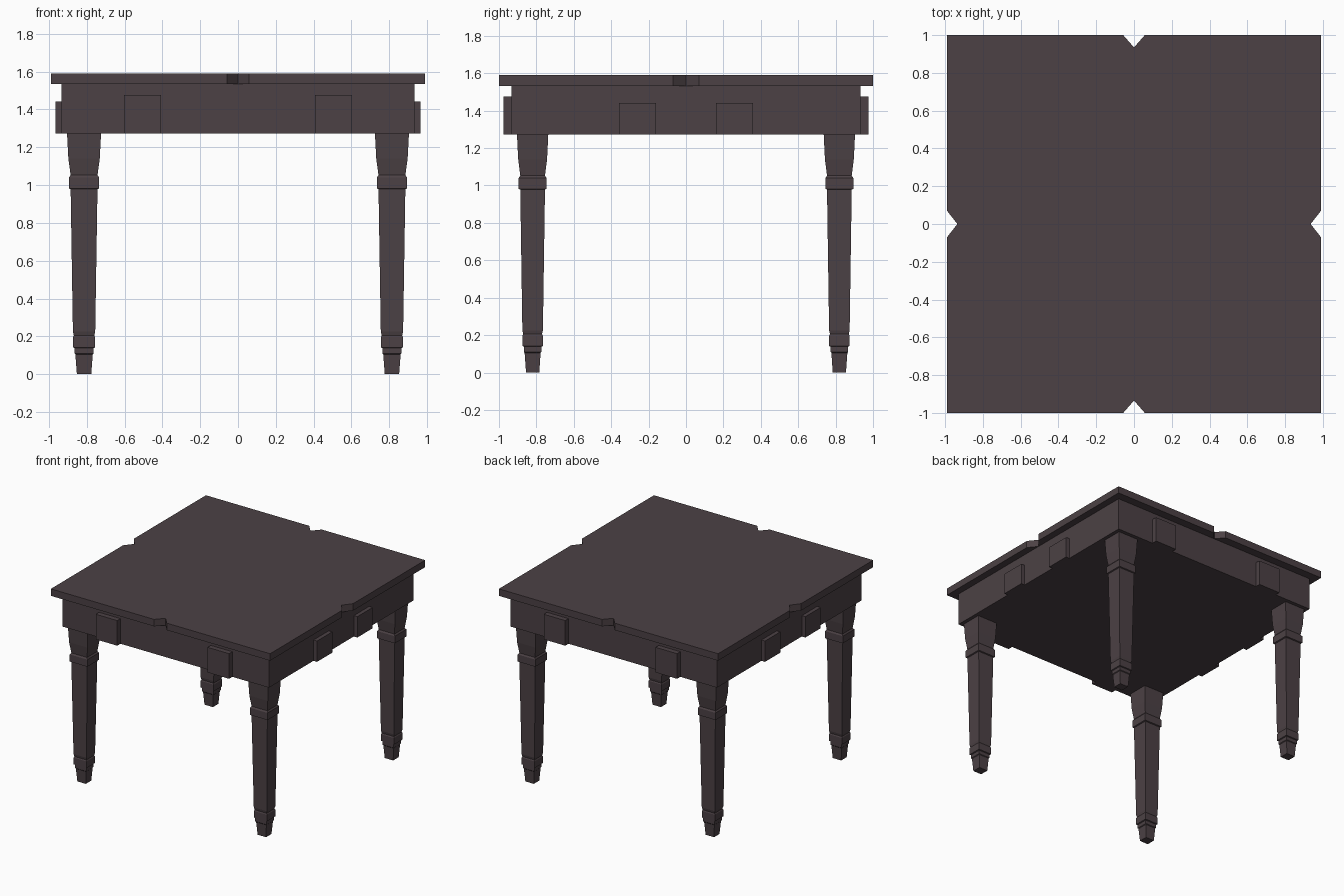
import bpy, bmesh

if "Cube" in bpy.data.objects:
    bpy.data.objects.remove(bpy.data.objects["Cube"])

wood = bpy.data.materials.new("dark brown wood")
wood.diffuse_color = (0.072, 0.053, 0.059, 1)
wood.use_nodes = True
wood.node_tree.nodes["Principled BSDF"].inputs["Base Color"].default_value = wood.diffuse_color


def loft(name, rings):
    """Solid from stacked rings of (x, y, z) points, capped at both ends."""
    bm = bmesh.new()
    loops = [[bm.verts.new(p) for p in ring] for ring in rings]
    n = len(loops[0])
    for a, b in zip(loops, loops[1:]):
        for i in range(n):
            j = (i + 1) % n
            bm.faces.new((a[i], a[j], b[j], b[i]))
    bm.faces.new(loops[0][::-1])
    bm.faces.new(loops[-1])
    bmesh.ops.recalc_face_normals(bm, faces=bm.faces)
    me = bpy.data.meshes.new(name)
    bm.to_mesh(me)
    bm.free()
    me.materials.append(wood)
    ob = bpy.data.objects.new(name, me)
    bpy.context.collection.objects.link(ob)
    return ob


def rect(cx, cy, hx, hy, z):
    return [(cx + sx * hx, cy + sy * hy, z)
            for sx, sy in ((-1, -1), (1, -1), (1, 1), (-1, 1))]


def box(name, cx, cy, hx, hy, z0, z1):
    return loft(name, [rect(cx, cy, hx, hy, z) for z in (z0, z1)])


# Table top with a V notch in the middle of each edge
X, Y, T = 0.99, 1.0, 0.935
outline = [(-X, -Y), (-0.057, -Y), (0, -T), (0.057, -Y),
           (X, -Y), (X, -0.07), (T, 0), (X, 0.07),
           (X, Y), (0.057, Y), (0, T), (-0.057, Y),
           (-X, Y), (-X, 0.07), (-T, 0), (-X, -0.07)]
loft("table_top", [[(x, y, z) for x, y in outline] for z in (1.533, 1.59)])

# Solid apron block under the top
box("apron", 0, 0, 0.933, 0.933, 1.272, 1.533)

# Raised plates on the apron: two per side
for s in (-1, 1):
    for t in (-1, 1):
        box("front_back_plate", t * 0.505, s * 0.95, 0.097, 0.025, 1.272, 1.477)
        box("side_plate", s * 0.945, t * 0.26, 0.02, 0.099, 1.272, 1.442)

# Tapered square legs with collars: (half width, height)
profile = [(0.038, 0), (0.046, 0.105), (0.051, 0.11), (0.051, 0.138),
           (0.059, 0.142), (0.059, 0.196), (0.054, 0.205), (0.059, 0.225),
           (0.071, 0.978), (0.08, 0.982), (0.08, 1.04), (0.071, 1.052),
           (0.083, 1.14), (0.09, 1.273)]
for sx in (-1, 1):
    for sy in (-1, 1):
        loft("leg", [rect(sx * 0.814, sy * 0.82, h, h * 0.93, z)
                     for h, z in profile])
